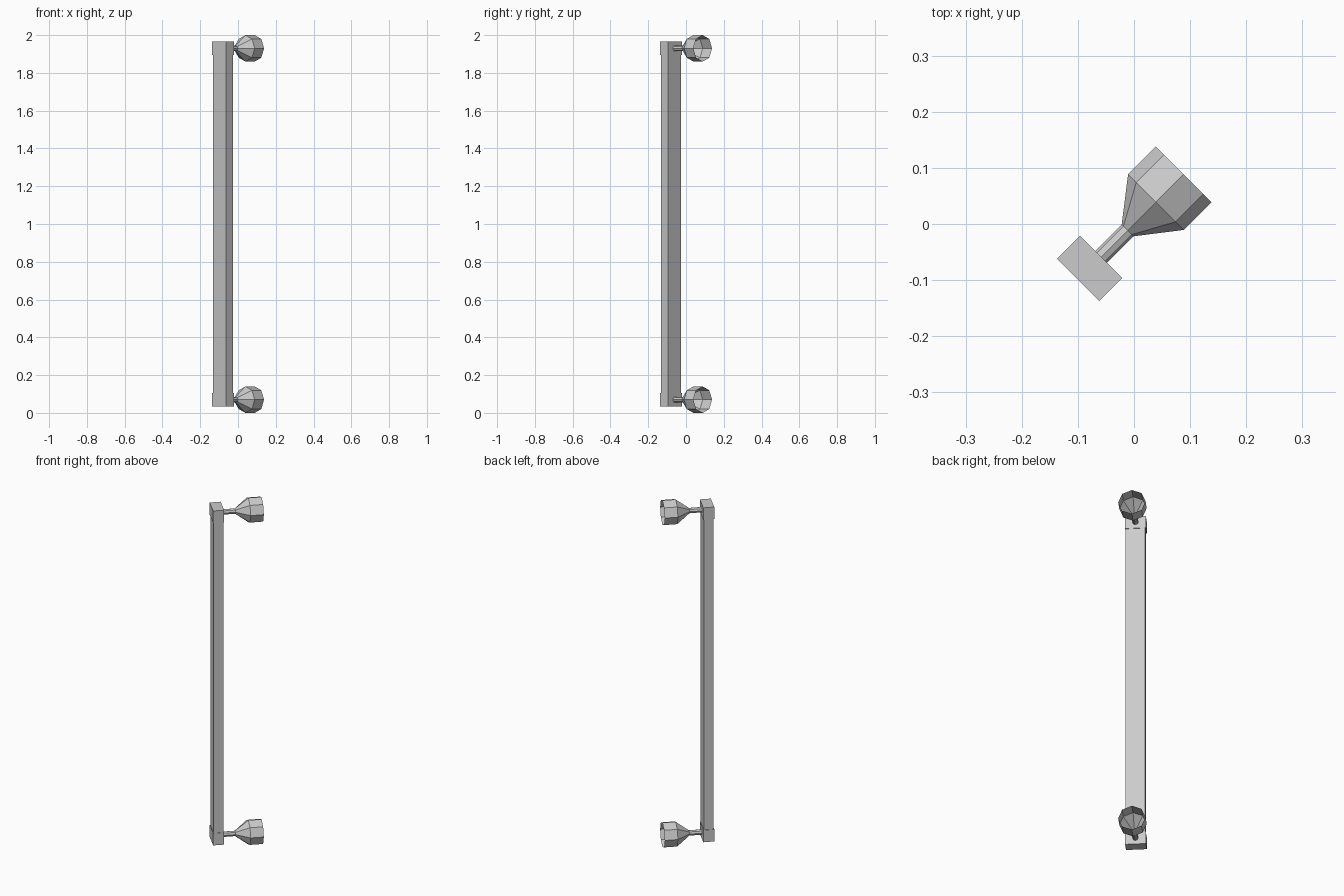
import bpy, bmesh, math
from mathutils import Matrix

if "Cube" in bpy.data.objects:
    bpy.data.objects.remove(bpy.data.objects["Cube"], do_unlink=True)

grey = bpy.data.materials.new("light grey")
grey.use_nodes = True
grey.diffuse_color = (0.6, 0.6, 0.6, 1)
grey.node_tree.nodes["Principled BSDF"].inputs["Base Color"].default_value = (0.6, 0.6, 0.6, 1)

# The whole model is turned 45 degrees: local x runs from the bar to the cups
TURN = Matrix.Rotation(math.radians(45), 4, "Z")
BACK, FRONT, HALF_W = -0.083, -0.141, 0.053


def finish(name, bm):
    bmesh.ops.recalc_face_normals(bm, faces=bm.faces)
    bm.transform(TURN)
    mesh = bpy.data.meshes.new(name)
    bm.to_mesh(mesh)
    bm.free()
    mesh.materials.append(grey)
    obj = bpy.data.objects.new(name, mesh)
    bpy.context.collection.objects.link(obj)


def box(name, z0, z1, inset=0.0):
    bm = bmesh.new()
    size = (BACK - FRONT - 2 * inset, 2 * (HALF_W - inset), z1 - z0)
    place = Matrix.Translation(((BACK + FRONT) / 2, 0, (z0 + z1) / 2))
    bmesh.ops.create_cube(bm, size=1, matrix=place @ Matrix.Diagonal((*size, 1)))
    finish(name, bm)


def cup(name, z, sides=8):
    # Stem, flare and open cup as one eight-sided shell: (distance, radius)
    profile = [(BACK - 0.01, 0.015), (-0.016, 0.015), (0.055, 0.07), (0.125, 0.07)]
    bm = bmesh.new()
    rings = []
    for x, r in profile:
        angles = [2 * math.pi * i / sides for i in range(sides)]
        rings.append([bm.verts.new((x, r * math.sin(a), z + r * math.cos(a))) for a in angles])
    for a, b in zip(rings, rings[1:]):
        for i in range(sides):
            j = (i + 1) % sides
            bm.faces.new((a[i], a[j], b[j], b[i]))
    finish(name, bm)


# Long bar, slightly slimmer than its end blocks
box("bar", 0.105, 1.895, inset=0.003)
for label, z0, z1, cup_z in (("lower", 0.035, 0.105, 0.07), ("upper", 1.895, 1.965, 1.93)):
    box(label + "_end_block", z0, z1)
    cup(label + "_cup", cup_z)
